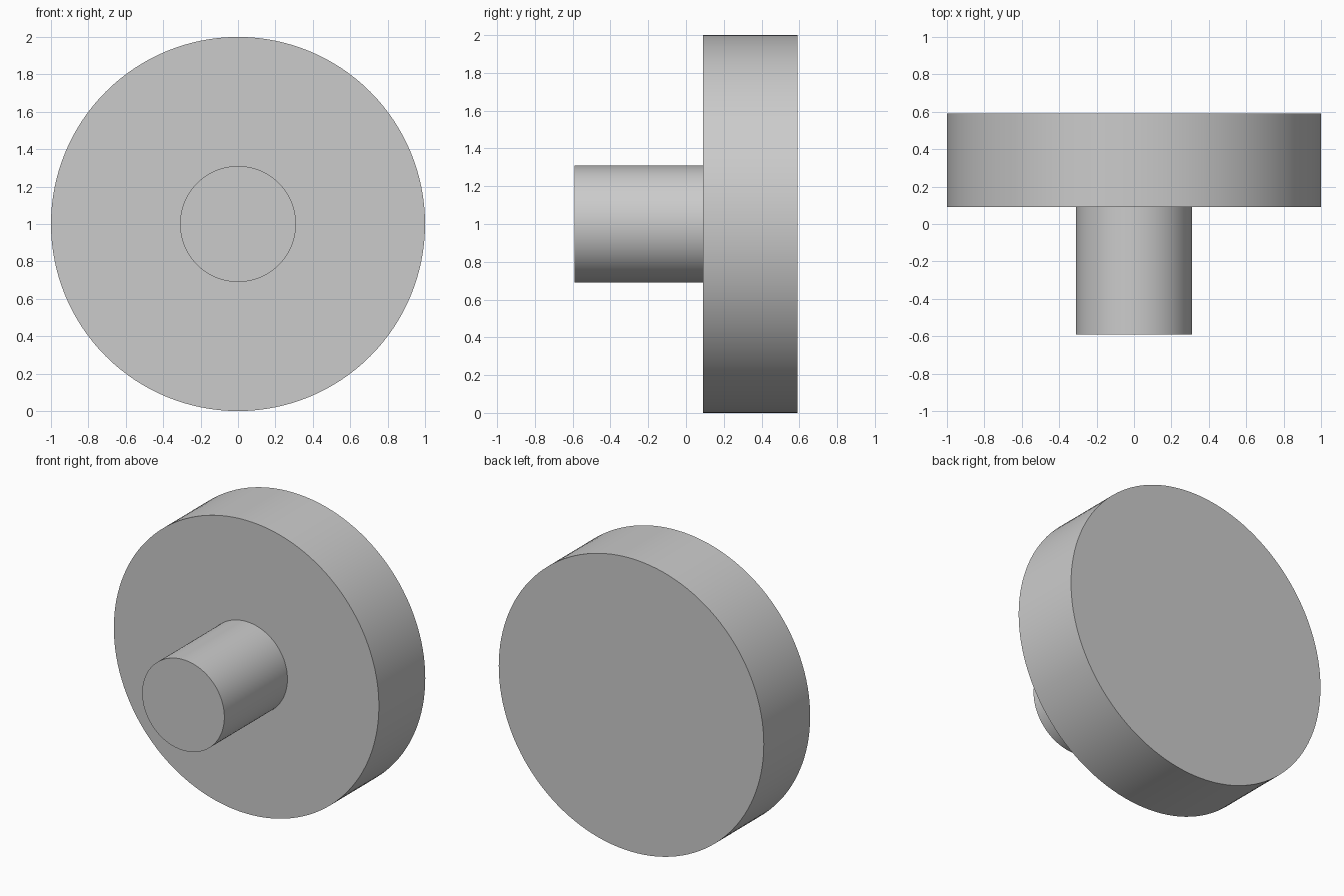
import bpy
import bmesh
import math
from mathutils import Matrix, Vector

cube = bpy.data.objects.get("Cube")
if cube:
    bpy.data.objects.remove(cube, do_unlink=True)

# Plain grey metal
grey = bpy.data.materials.new("plain_grey")
grey.use_nodes = True
colour = (0.6, 0.6, 0.6, 1.0)
grey.diffuse_color = colour
grey.node_tree.nodes["Principled BSDF"].inputs["Base Color"].default_value = colour

SEGMENTS = 128
AXIS_HEIGHT = 1.0


def turned_part(name, profile):
    """Revolve (radius, y) points around the y axis into a closed solid."""
    bm = bmesh.new()
    rings = []
    for radius, y in profile:
        ring = []
        for i in range(SEGMENTS):
            a = math.tau * i / SEGMENTS
            ring.append(bm.verts.new((radius * math.cos(a), y, radius * math.sin(a))))
        rings.append(ring)
    for near, far in zip(rings, rings[1:]):
        for i in range(SEGMENTS):
            j = (i + 1) % SEGMENTS
            bm.faces.new((near[i], near[j], far[j], far[i]))
    bm.faces.new(rings[0])
    bm.faces.new(rings[-1])
    bmesh.ops.recalc_face_normals(bm, faces=bm.faces)
    mesh = bpy.data.meshes.new(name)
    bm.to_mesh(mesh)
    bm.free()
    mesh.materials.append(grey)
    obj = bpy.data.objects.new(name, mesh)
    obj.location.z = AXIS_HEIGHT
    bpy.context.collection.objects.link(obj)
    bpy.ops.object.select_all(action="DESELECT")
    obj.select_set(True)
    bpy.context.view_layer.objects.active = obj
    bpy.ops.object.shade_smooth_by_angle(angle=math.radians(30))
    return obj


# Stub shaft stepping out to the wide disc, turned as one solid
turned_part("disc_with_shaft", [(0.31, -0.59), (0.31, 0.09), (1.0, 0.09), (1.0, 0.59)])
